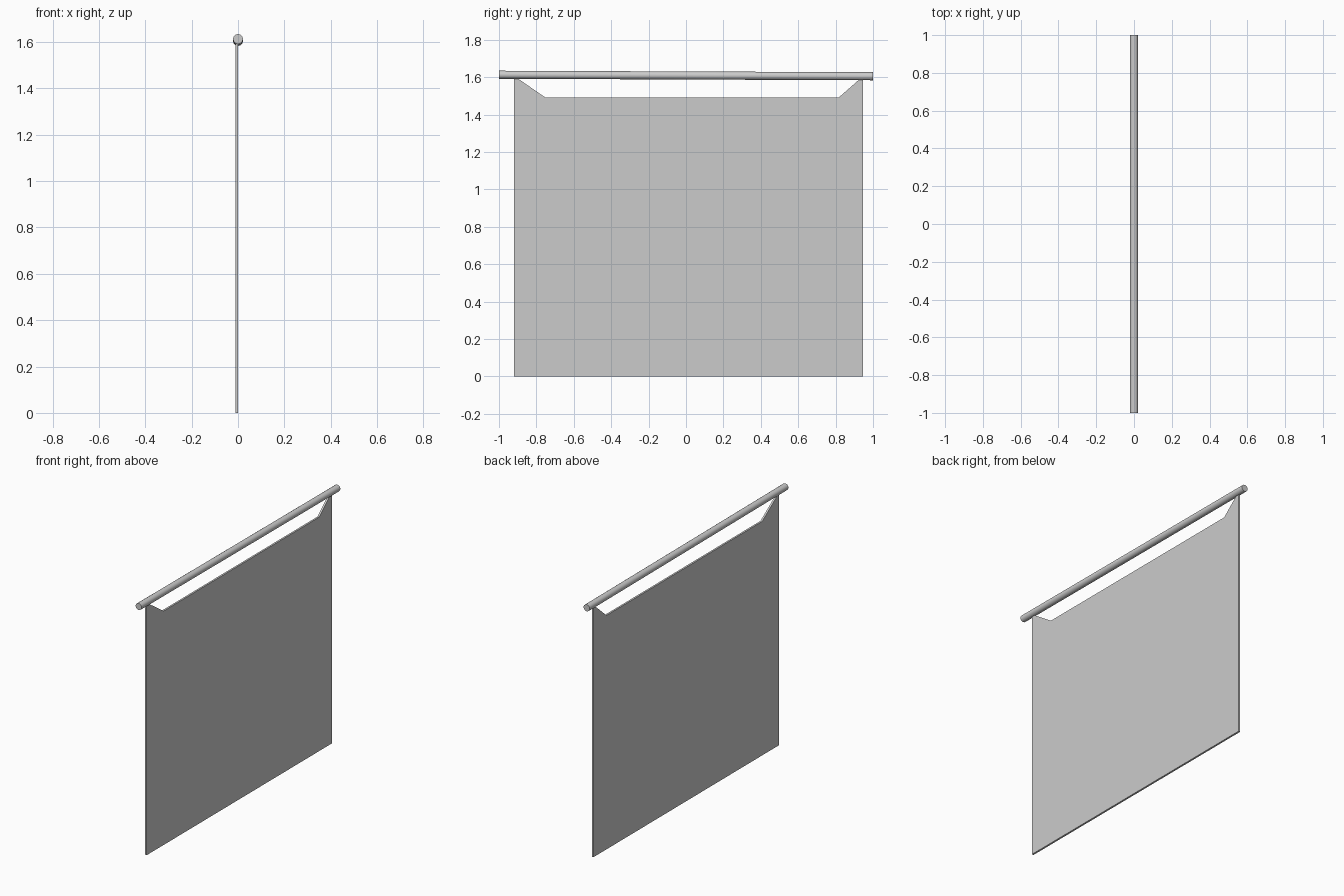
import bpy, bmesh
from mathutils import Vector

if "Cube" in bpy.data.objects:
    bpy.data.objects.remove(bpy.data.objects["Cube"])

# Hanging rod, very slightly tilted along y
a, b = Vector((0, -1, 1.613)), Vector((0, 1, 1.605))
d = b - a
bpy.ops.mesh.primitive_cylinder_add(vertices=16, radius=0.0215, depth=d.length,
                                    location=(a + b) / 2)
rod = bpy.context.object
rod.name = "hanging_rod"
rod.rotation_euler = d.to_track_quat('Z', 'Y').to_euler()
bpy.ops.object.shade_smooth_by_angle()

# Cloth panel: side outline with two pointed corner tabs, extruded in x
outline = [(-0.92, 0), (0.946, 0), (0.946, 1.6), (0.937, 1.597), (0.815, 1.49),
           (-0.75, 1.49), (-0.905, 1.597), (-0.92, 1.6)]
bm = bmesh.new()
face = bm.faces.new([bm.verts.new((-0.011, y, z)) for y, z in outline])
ext = bmesh.ops.extrude_face_region(bm, geom=[face])
bmesh.ops.translate(bm, vec=(0.012, 0, 0),
                    verts=[v for v in ext["geom"] if isinstance(v, bmesh.types.BMVert)])
bmesh.ops.recalc_face_normals(bm, faces=bm.faces)
mesh = bpy.data.meshes.new("cloth_panel")
bm.to_mesh(mesh)
bm.free()
panel = bpy.data.objects.new("cloth_panel", mesh)
bpy.context.collection.objects.link(panel)
